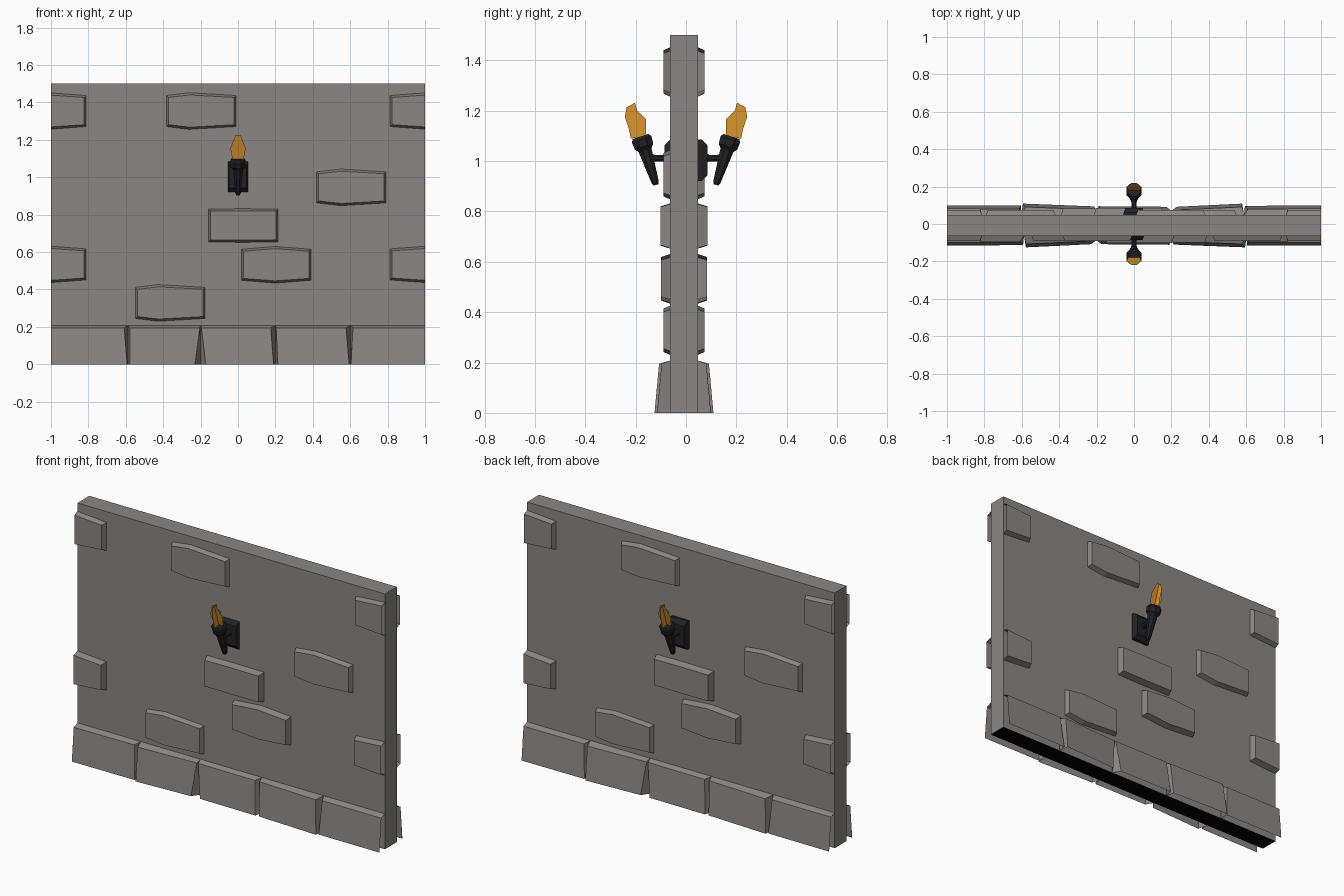
import bpy, bmesh, math
from mathutils import Matrix, Vector

if "Cube" in bpy.data.objects:
    bpy.data.objects.remove(bpy.data.objects["Cube"])


def material(name, rgb):
    m = bpy.data.materials.new(name)
    m.diffuse_color = (*rgb, 1)
    m.use_nodes = True
    m.node_tree.nodes["Principled BSDF"].inputs["Base Color"].default_value = m.diffuse_color
    return m


STONE = material("grey_stone", (0.255, 0.238, 0.226))
IRON = material("black_iron", (0.015, 0.016, 0.018))
FLAME = material("orange_flame", (0.70, 0.30, 0.025))
UNDERSIDE = material("black_underside", (0.0, 0.0, 0.0))

# Both faces of the wall are the same, turned half a circle
WALL_SIDES = {"front": Matrix.Identity(4),
              "back": Matrix.Translation((0, -0.016, 0)) @ Matrix.Rotation(math.pi, 4, 'Z')}
TORCH_SIDES = {"front": Matrix.Identity(4), "back": Matrix.Rotation(math.pi, 4, 'Z')}
WALL_Y = -0.063


def finish(name, bm, mat, matrix):
    bm.transform(matrix)
    me = bpy.data.meshes.new(name)
    bm.to_mesh(me)
    bm.free()
    me.materials.append(mat)
    ob = bpy.data.objects.new(name, me)
    bpy.context.collection.objects.link(ob)
    return ob


def loft(name, rings, mat, matrix, open_if=None):
    """Skin closed rings and cap both ends; open_if picks faces to leave out."""
    bm = bmesh.new()
    loops = [[bm.verts.new(p) for p in ring] for ring in rings]
    n = len(loops[0])
    for a, b in zip(loops, loops[1:]):
        for i in range(n):
            j = (i + 1) % n
            bm.faces.new((a[i], a[j], b[j], b[i]))
    bm.faces.new(loops[0][::-1])
    bm.faces.new(loops[-1])
    bmesh.ops.recalc_face_normals(bm, faces=bm.faces)
    if open_if:
        hidden = [f for f in bm.faces if open_if([v.co for v in f.verts])]
        bmesh.ops.delete(bm, geom=hidden, context='FACES')
    return finish(name, bm, mat, matrix)


def unseen(cos):
    """Faces against the wall, on the ground or at the cut wall ends."""
    return (all(c.y > WALL_Y - 0.001 for c in cos) or all(c.z < 0.001 for c in cos)
            or all(abs(c.x) > 0.999 for c in cos))


def rect(x, z, y, cz=0):
    return [(-x, y, cz - z), (x, y, cz - z), (x, y, cz + z), (-x, y, cz + z)]


def lathe(name, profile, origin, axis, sides, mat, matrix):
    """Rings of (distance along axis, radius) around a tilted axis."""
    axis = Vector(axis).normalized()
    u = Vector((1, 0, 0))
    v = axis.cross(u)
    rings = []
    for t, r in profile:
        c = Vector(origin) + axis * t
        angles = [2 * math.pi * (i + 0.5) / sides for i in range(sides)]
        rings.append([c + u * (r * math.cos(a)) + v * (r * math.sin(a)) for a in angles])
    return loft(name, rings, mat, matrix)


def brick(name, outline, cx, cz, depth, matrix):
    """Raised stone with sloping edges; cx is the point it narrows towards."""
    w = max(abs(x - cx) for x, z in outline)
    h = max(abs(z - cz) for x, z in outline)
    sx, sz = 1 - 0.011 / w, 1 - 0.012 / h
    base = [(x, WALL_Y, z) for x, z in outline]
    face = [(cx + (x - cx) * sx, WALL_Y - depth, cz + (z - cz) * sz) for x, z in outline]
    loft(name, [base, face], STONE, matrix, unseen)


# Wall slab with a black underside
slab = loft("wall_slab", [rect(1, 0.75, WALL_Y, 0.75), rect(1, 0.75, 0.047, 0.75)],
            STONE, Matrix.Identity(4))
slab.data.materials.append(UNDERSIDE)
for face in slab.data.polygons:
    face.material_index = 1 if face.normal.z < -0.9 else 0

# Whole bricks: left x, centre z, edge half height, peak half height, peak offset, depth
BRICKS = [(-0.382, 1.354, 0.083, 0.098, 0.12, 0.027),
          (0.42, 0.946, 0.083, 0.098, 0.13, 0.027),
          (-0.158, 0.742, 0.088, 0.09, 0.18, 0.038),
          (0.018, 0.532, 0.083, 0.098, 0.18, 0.036),
          (-0.548, 0.328, 0.083, 0.098, 0.12, 0.027)]

for side, mx in WALL_SIDES.items():
    for i, (x, z, e, p, off, d) in enumerate(BRICKS):
        outline = [(x, z + e), (x + off, z + p), (x + 0.372, z + e),
                   (x + 0.372, z - e), (x + off, z - p), (x, z - e)]
        brick(f"{side}_brick_{i}", outline, x + 0.186, z, d, mx)

    # Half bricks cut by the wall ends
    for z, d in ((1.354, 0.027), (0.534, 0.036)):
        for s, label in ((-1, "left"), (1, "right")):
            outline = [(s, z + 0.097), (s * 0.812, z + 0.083),
                       (s * 0.812, z - 0.083), (s, z - 0.097)]
            brick(f"{side}_half_brick_{label}", outline, s, z, d, mx)

    # Foot stones: wall x range, bottom x range, top x range, depth left and right
    FOOT = [(-1, -0.588, -1, -0.593, -1, -0.608, 0.115, 0.113),
            (-0.588, -0.2, -0.578, -0.23, -0.578, -0.205, 0.125, 0.108),
            (-0.2, 0.2, -0.172, 0.19, -0.196, 0.175, 0.108, 0.111),
            (0.2, 0.602, 0.213, 0.594, 0.204, 0.578, 0.110, 0.125),
            (0.602, 1, 0.604, 1, 0.615, 1, 0.114, 0.115)]
    for i, (w0, w1, b0, b1, t0, t1, d0, d1) in enumerate(FOOT):
        ends = [[(w, WALL_Y, 0), (b, -d, 0), (t, -d + 0.018, 0.195), (w, WALL_Y, 0.208)]
                for w, b, t, d in ((w0, b0, t0, d0), (w1, b1, t1, d1))]
        loft(f"{side}_foot_stone_{i}", ends, STONE, mx, unseen)

# Flame outlines: (distance along torch, sideways)
FLAME_ACROSS = [(0.2, -0.03), (0.262, -0.041), (0.307, -0.025), (0.337, -0.012),
                (0.337, 0.012), (0.307, 0.025), (0.262, 0.041), (0.2, 0.03)]
FLAME_ALONG = [(0.2, -0.022), (0.262, -0.04), (0.305, -0.017), (0.336, -0.018),
               (0.33, 0.018), (0.295, 0.037), (0.244, 0.036), (0.205, 0.04)]

for side, mx in TORCH_SIDES.items():
    # Wall plate with chamfered edge
    loft(f"{side}_torch_plate",
         [rect(0.055, 0.083, -0.04, 1.003), rect(0.055, 0.083, -0.062, 1.003),
          rect(0.046, 0.06, -0.085, 1.003)], IRON, mx)
    # Bracket bar
    lathe(f"{side}_torch_bar",
          [(0, 0.022), (0.012, 0.014), (0.045, 0.014), (0.06, 0.02)],
          (0, -0.08, 1.012), (0, -1, 0), 8, IRON, mx)
    # Tilted handle and cup
    foot, tilt = Vector((0, -0.119, 0.905)), Vector((0, -math.sin(0.305), math.cos(0.305)))
    lathe(f"{side}_torch_handle",
          [(0, 0.010), (0.012, 0.016), (0.145, 0.029), (0.16, 0.042),
           (0.19, 0.044), (0.202, 0.036)], foot, tilt, 8, IRON, mx)
    # Flame made of two crossed sheets
    across = Vector((1, 0, 0))
    outward = across.cross(tilt)
    for label, pts, u in (("across", FLAME_ACROSS, across), ("along", FLAME_ALONG, outward)):
        bm = bmesh.new()
        bm.faces.new([bm.verts.new(foot + tilt * t + u * w) for t, w in pts])
        finish(f"{side}_flame_{label}", bm, FLAME, mx)
